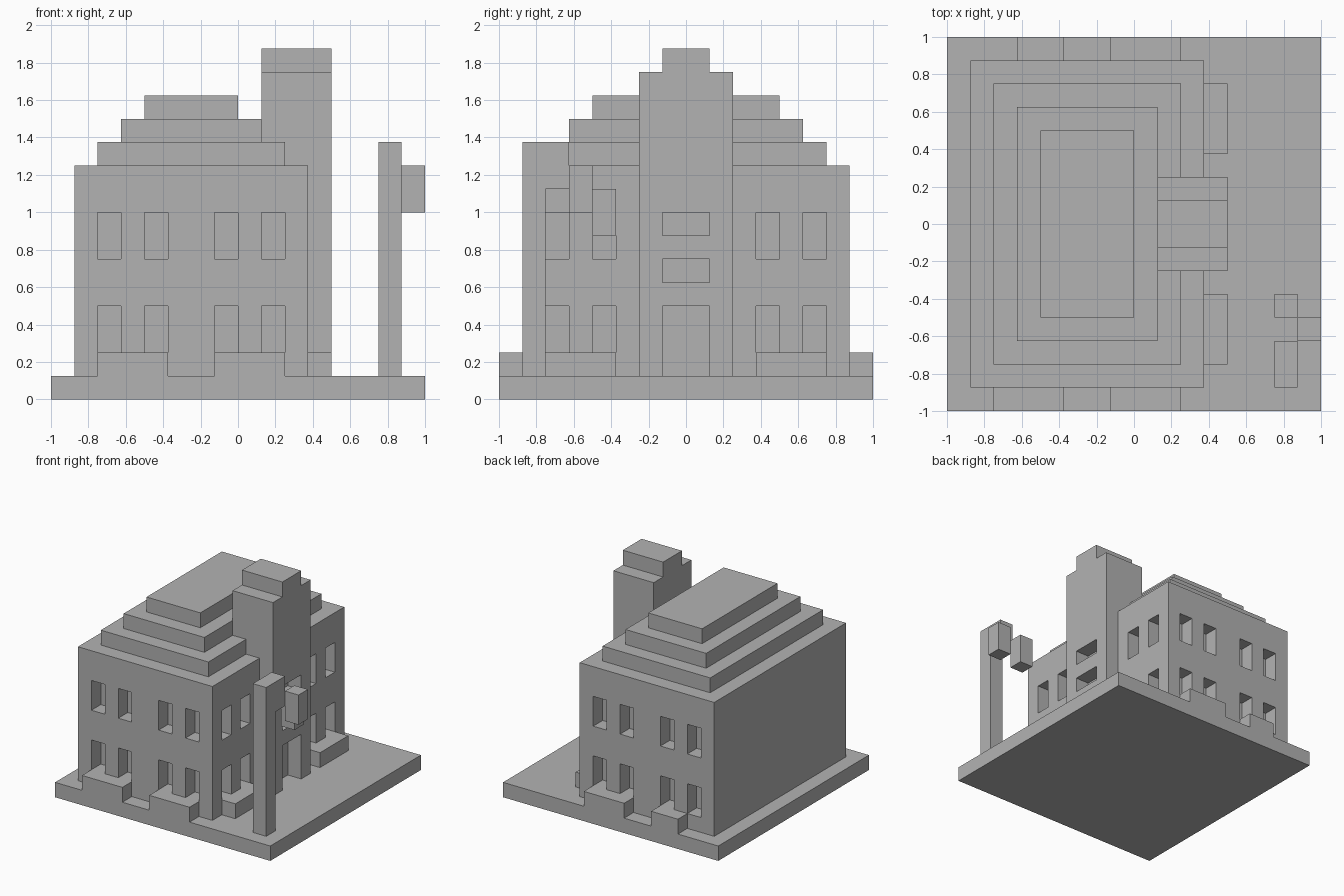
import bpy
import bmesh
from mathutils import Vector

UNIT = 0.125  # one building block

old = bpy.data.objects.get("Cube")
if old:
    bpy.data.objects.remove(old, do_unlink=True)

stone = bpy.data.materials.new("plain_grey")
stone.use_nodes = True
GREY = (0.448, 0.448, 0.448, 1)
stone.diffuse_color = GREY
stone.node_tree.nodes["Principled BSDF"].inputs["Base Color"].default_value = GREY


def block(name, x, y, z, openings=()):
    """Box given by block ranges; openings are (normal, horizontal range, z range)."""
    bm = bmesh.new()
    bmesh.ops.create_cube(bm, size=1)
    for v in bm.verts:
        for axis, (lo, hi) in enumerate((x, y, z)):
            v.co[axis] = (lo if v.co[axis] < 0 else hi) * UNIT

    # Slice the walls along the opening edges
    cuts = set()
    for normal, across, height in openings:
        side = 1 if normal[0] else 0
        cuts |= {(side, c) for c in across} | {(2, c) for c in height}
    for axis, c in sorted(cuts):
        direction = Vector((0, 0, 0))
        direction[axis] = 1
        bmesh.ops.bisect_plane(bm, geom=bm.verts[:] + bm.edges[:] + bm.faces[:],
                               plane_co=direction * c * UNIT, plane_no=direction)

    # Sink the opening faces by one block
    def is_opening(face):
        p = face.calc_center_median() / UNIT
        for normal, across, height in openings:
            u = p.y if normal[0] else p.x
            if (face.normal.dot(normal) > 0.9 and across[0] < u < across[1]
                    and height[0] < p.z < height[1]):
                return True
        return False

    bm.normal_update()
    sunk = [f for f in bm.faces if is_opening(f)]
    if sunk:
        bmesh.ops.inset_individual(bm, faces=sunk, thickness=0, depth=-UNIT)
        bmesh.ops.dissolve_limit(bm, angle_limit=0.01, verts=bm.verts[:], edges=bm.edges[:])

    mesh = bpy.data.meshes.new(name)
    bm.to_mesh(mesh)
    bm.free()
    mesh.materials.append(stone)
    obj = bpy.data.objects.new(name, mesh)
    bpy.context.collection.objects.link(obj)
    return obj


FRONT, BACK, SIDE = Vector((0, -1, 0)), Vector((0, 1, 0)), Vector((1, 0, 0))

# Ground slab
block("ground_slab", (-8, 8), (-8, 8), (0, 1))

# House body with two floors of windows on three sides
windows = []
for height in ((2, 4), (6, 8)):
    for wall, starts in ((FRONT, (-6, -4, -1, 1)), (BACK, (-6, -4, -1, 1)),
                         (SIDE, (-6, -4, 3, 5))):
        windows += [(wall, (s, s + 1), height) for s in starts]
block("house_body", (-7, 3), (-7, 7), (1, 10), windows)

# Stepped roof
for step in range(1, 4):
    block(f"roof_step_{step}", (-7 + step, 3 - step), (-7 + step, 7 - step),
          (9 + step, 10 + step))

# Entrance tower with door and two wide windows
block("tower", (1, 4), (-2, 2), (1, 14),
      [(SIDE, (-1, 1), h) for h in ((1, 4), (5, 6), (7, 8))])
block("tower_cap", (1, 4), (-1, 1), (14, 15))

# Low planters along the walls
planters = {
    "front_planter_right": ((-6, -3), (-8, -7)),
    "front_planter_left": ((-1, 2), (-8, -7)),
    "back_planter_right": ((-5, -3), (7, 8)),
    "back_planter_left": ((-1, 2), (7, 8)),
    "side_planter_front": ((3, 4), (-6, -3)),
    "side_planter_back": ((3, 4), (3, 6)),
}
for name, (x, y) in planters.items():
    block(name, x, y, (1, 2))

# Post with a short arm and two hanging lanterns
block("post", (6, 7), (-7, -6), (1, 11))
block("post_arm", (6, 7), (-6, -5), (9, 11))
block("lantern_outer", (7, 8), (-5, -4), (8, 10))
block("lantern_inner", (6, 7), (-4, -3), (7, 9))
